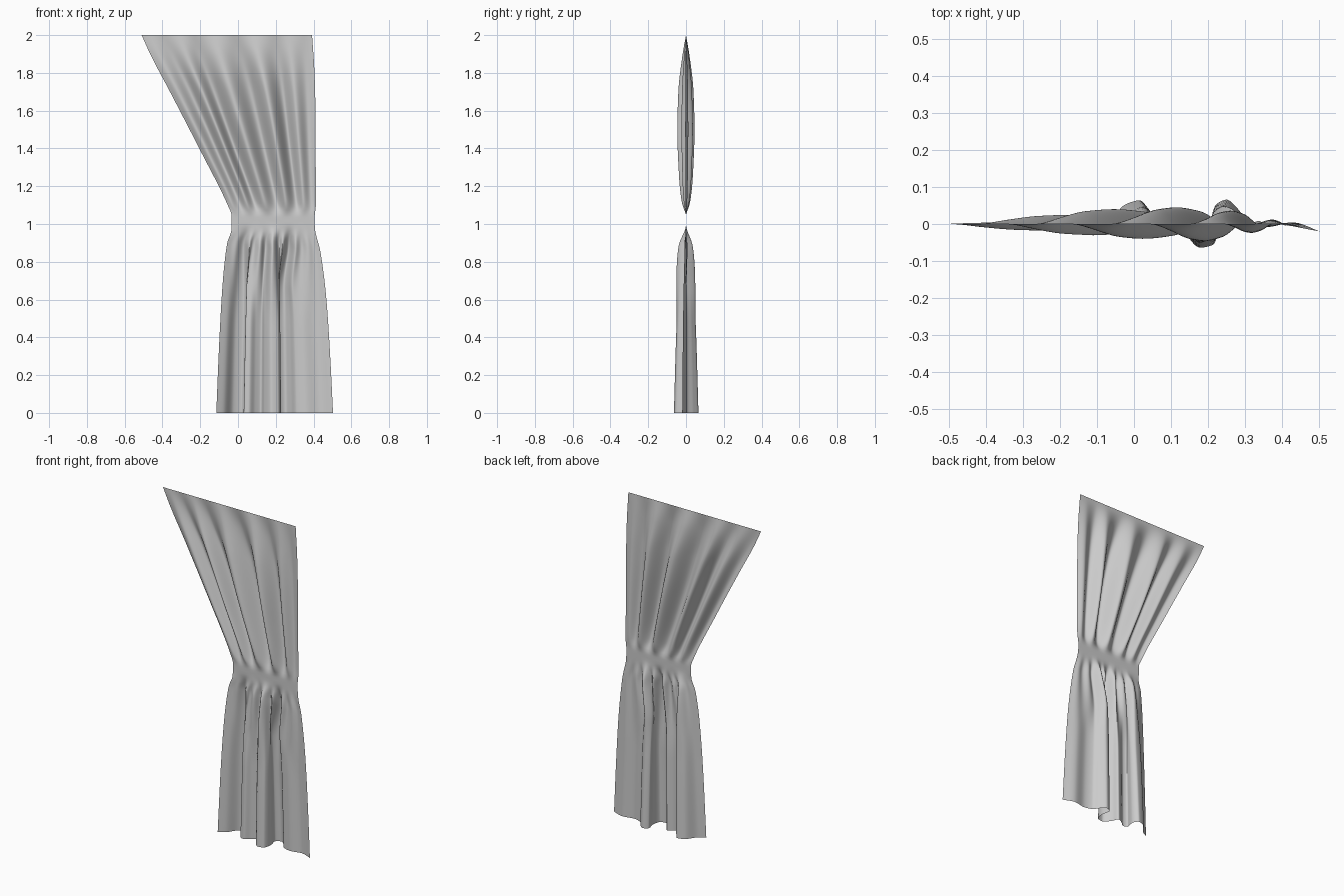
import bpy, math

if "Cube" in bpy.data.objects:
    bpy.data.objects.remove(bpy.data.objects["Cube"])

COLS, ROWS = 180, 110


def curve(points, t):
    """Smooth monotone interpolation through (key, value) pairs."""
    n = len(points)
    if t <= points[0][0]:
        return points[0][1]
    for i in range(n - 1):
        (a, va), (b, vb) = points[i], points[i + 1]
        if t <= b:
            def slope(j):
                if j == 0 or j == n - 1:
                    k = 0 if j == 0 else n - 2
                    return (points[k + 1][1] - points[k][1]) / (points[k + 1][0] - points[k][0])
                s0 = (points[j][1] - points[j - 1][1]) / (points[j][0] - points[j - 1][0])
                s1 = (points[j + 1][1] - points[j][1]) / (points[j + 1][0] - points[j][0])
                return 0 if s0 * s1 <= 0 else 2 * s0 * s1 / (s0 + s1)
            h = b - a
            s = (t - a) / h
            return ((2*s**3 - 3*s**2 + 1) * va + (s**3 - 2*s**2 + s) * h * slope(i)
                    + (3*s**2 - 2*s**3) * vb + (s**3 - s**2) * h * slope(i + 1))
    return points[-1][1]


def smooth(a, b, t):
    s = min(max((t - a) / (b - a), 0), 1)
    return s * s * (3 - 2 * s)


# Side outlines and fold depth, keyed by height
left_edge = [(0, -.115), (.4, -.098), (.7, -.08), (.9, -.057), (.97, -.035), (1.05, -.035),
             (1.09, -.05), (1.4, -.205), (1.7, -.36), (1.9, -.465), (2, -.51)]
right_edge = [(0, .503), (.3, .488), (.6, .468), (.85, .437), (.98, .407), (1.03, .405),
              (1.1, .412), (1.6, .41), (1.8, .405), (2, .392)]
depth_low = [(0, 1), (.4, .82), (.6, .68), (.8, .45), (.92, .22), (.99, 0)]
depth_high = [(1.05, 0), (1.12, .5), (1.25, .8), (1.5, 1), (1.7, .88), (1.88, .45), (2, 0)]

# Cross-section of the hem: (x, y), left to right
hem = [(-.115, -.033), (-.075, -.01), (-.025, .052), (.015, .064), (.038, .03), (.03, -.018),
       (.055, -.028), (.09, -.002), (.12, .012), (.14, -.025), (.18, -.064), (.215, -.055),
       (.228, -.01), (.218, .045), (.25, .066), (.28, .042), (.31, .005), (.36, -.008),
       (.43, .004), (.503, -.02)]
length = [0]
for p, q in zip(hem, hem[1:]):
    length.append(length[-1] + math.dist(p, q))
hem_x = [(d / length[-1], (p[0] + .115) / .618) for d, p in zip(length, hem)]
hem_y = [(d / length[-1], p[1]) for d, p in zip(length, hem)]

# Cross-section of the gathered upper folds: (position across, y)
upper_y = [(0, .005), (.05, -.018), (.13, .025), (.22, -.03), (.31, .04), (.43, -.04),
           (.55, .045), (.66, -.046), (.78, .036), (.87, -.024), (.95, .012), (1, -.004)]

columns = [(u, curve(hem_x, u), curve(hem_y, u), curve(upper_y, u))
           for u in (i / COLS for i in range(COLS + 1))]
verts = []
for j in range(ROWS + 1):
    z = 2 * j / ROWS
    left, right = curve(left_edge, z), curve(right_edge, z)
    low = curve(depth_low, z)
    high = curve(depth_high, z)
    slide = 1 - smooth(.65, 1.0, z)
    pleat = .02 * smooth(.45, .85, z) * (1 - smooth(.88, .98, z))
    for u, hx, hy, uy in columns:
        across = u + (hx - u) * slide
        # folds lean sideways a little above the tie
        across += .01 * math.sin(4 * math.pi * u) * high
        y = hy * low + uy * high + pleat * math.sin(15 * math.pi * u) * math.sin(math.pi * u)
        verts.append((left + (right - left) * across, y, z))

w = COLS + 1
faces = [(j*w + i, j*w + i + 1, (j+1)*w + i + 1, (j+1)*w + i)
         for j in range(ROWS) for i in range(COLS)]

# Tied curtain panel
mesh = bpy.data.meshes.new("curtain_panel")
mesh.from_pydata(verts, [], faces)
mesh.shade_smooth()
curtain = bpy.data.objects.new("curtain_panel", mesh)
bpy.context.collection.objects.link(curtain)
